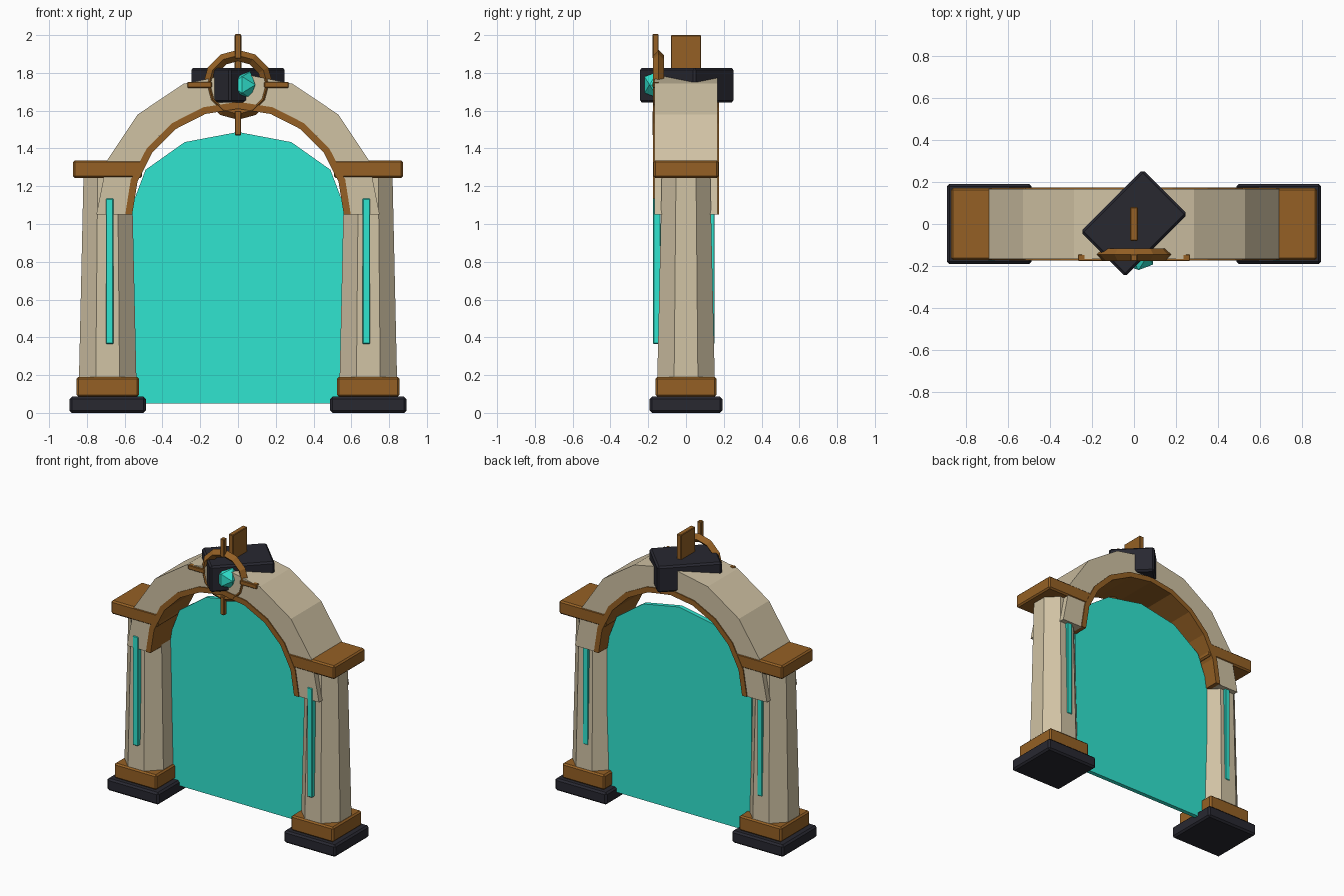
import bpy, bmesh, math
from mathutils import Matrix

old = bpy.data.objects.get("Cube")
if old:
    bpy.data.objects.remove(old, do_unlink=True)


def material(name, rgb):
    m = bpy.data.materials.new(name)
    m.use_nodes = True
    m.diffuse_color = (*rgb, 1)
    m.node_tree.nodes["Principled BSDF"].inputs["Base Color"].default_value = (*rgb, 1)
    return m


STONE = material("sandstone", (0.63, 0.54, 0.37))
BRONZE = material("bronze", (0.30, 0.118, 0.018))
DARK = material("dark_slate", (0.021, 0.021, 0.03))
TEAL = material("glowing_teal", (0.03, 0.78, 0.63))


def finish(name, bm, mat, loc=(0, 0, 0), rot_z=0.0):
    bmesh.ops.recalc_face_normals(bm, faces=bm.faces)
    me = bpy.data.meshes.new(name)
    bm.to_mesh(me)
    bm.free()
    me.materials.append(mat)
    ob = bpy.data.objects.new(name, me)
    ob.location = loc
    ob.rotation_euler.z = rot_z
    bpy.context.scene.collection.objects.link(ob)
    return ob


def box(name, mat, loc, size, bevel=0.01, rot_z=0.0):
    bm = bmesh.new()
    bmesh.ops.create_cube(bm, size=1, matrix=Matrix.Diagonal((*size, 1)))
    ob = finish(name, bm, mat, loc, rot_z)
    mod = ob.modifiers.new("bevel", 'BEVEL')
    mod.width = bevel
    mod.segments = 1
    return ob


def arc(rx, rz, cz, steps):
    return [(rx * math.cos(math.pi * i / steps), cz + rz * math.sin(math.pi * i / steps))
            for i in range(steps + 1)]


def arch(name, mat, outer, inner, cz, half_depth, steps):
    # half ring with flat ends, extruded along y
    bm = bmesh.new()
    rings = []
    for (ox, oz), (ix, iz) in zip(arc(outer, outer, cz, steps), arc(inner, inner, cz, steps)):
        rings.append([bm.verts.new(p) for p in (
            (ox, -half_depth, oz), (ox, half_depth, oz),
            (ix, half_depth, iz), (ix, -half_depth, iz))])
    for a, b in zip(rings, rings[1:]):
        for i in range(4):
            j = (i + 1) % 4
            bm.faces.new((a[i], a[j], b[j], b[i]))
    bm.faces.new(rings[0])
    bm.faces.new(rings[-1])
    return finish(name, bm, mat)


# Two columns with plinths, caps and glowing strips
for side, s in (("left", 1), ("right", -1)):
    x = 0.69 * s
    box(side + "_base", DARK, (x, 0, 0.043), (0.404, 0.384, 0.085), 0.012)
    box(side + "_plinth", BRONZE, (x, 0, 0.138), (0.33, 0.324, 0.105))
    bm = bmesh.new()
    bmesh.ops.create_cone(bm, cap_ends=True, segments=8, radius1=0.165, radius2=0.138,
                          depth=1.12, matrix=Matrix.Rotation(math.pi / 8, 4, 'Z'))
    finish(side + "_column", bm, STONE, (x, 0, 0.72))
    box(side + "_cap", BRONZE, (x, 0, 1.29), (0.365, 0.345, 0.094))
    for where, y in (("front", -0.154), ("back", 0.132)):
        box(side + "_" + where + "_strip", TEAL, (0.68 * s, y, 0.75),
            (0.04, 0.04, 0.77), 0.004)

# Stone arch with its bronze lining
arch("stone_arch", STONE, 0.75, 0.59, 1.05, 0.168, 8)
arch("arch_lining", BRONZE, 0.597, 0.56, 1.05, 0.175, 10)

# Portal sheet, set towards the back
bm = bmesh.new()
outline = [(0.565, 0.05)] + arc(0.565, 0.4, 1.087, 6) + [(-0.565, 0.05)]
face = bm.faces.new([bm.verts.new((px, 0.045, pz)) for px, pz in outline])
ext = bmesh.ops.extrude_face_region(bm, geom=[face], use_keep_orig=True)
bmesh.ops.translate(bm, vec=(0, 0.03, 0),
                    verts=[g for g in ext["geom"] if isinstance(g, bmesh.types.BMVert)])
finish("portal", bm, TEAL)

# Turned keystone block and the crest on it
box("keystone", DARK, (0, 0.004, 1.735), (0.42, 0.302, 0.184), 0.012, math.radians(45))
box("crest", BRONZE, (0, 0, 1.89), (0.036, 0.16, 0.22), 0.004)

# Emblem ring: upright ring with a diamond cross-section
CZ = 1.737
SEG, SIDES = 12, 4
bm = bmesh.new()
loops = []
for i in range(SEG):
    a = 2 * math.pi * i / SEG
    loop = []
    for j in range(SIDES):
        b = 2 * math.pi * j / SIDES
        r = 0.155 + 0.03 * math.cos(b)
        loop.append(bm.verts.new((r * math.cos(a), 0.03 * math.sin(b), r * math.sin(a))))
    loops.append(loop)
for i in range(SEG):
    p, q = loops[i], loops[(i + 1) % SEG]
    for j in range(SIDES):
        k = (j + 1) % SIDES
        bm.faces.new((p[j], p[k], q[k], q[j]))
finish("emblem_ring", bm, BRONZE, (0, -0.146, CZ))

# Four spokes pointing outward from the ring
for name, dx, dz in (("top", 0, 1), ("bottom", 0, -1), ("left", 1, 0), ("right", -1, 0)):
    size = (0.13 if dx else 0.032, 0.032, 0.13 if dz else 0.032)
    box(name + "_spoke", BRONZE, (0.203 * dx, -0.161, CZ + 0.203 * dz), size, 0.004)

# Gem in the ring, turned so that an edge lies on top
bm = bmesh.new()
bmesh.ops.create_icosphere(bm, subdivisions=1, radius=0.082,
                           matrix=Matrix.Rotation(math.radians(-31.7), 4, 'Y'))
finish("gem", bm, TEAL, (0.022, -0.15, CZ))
